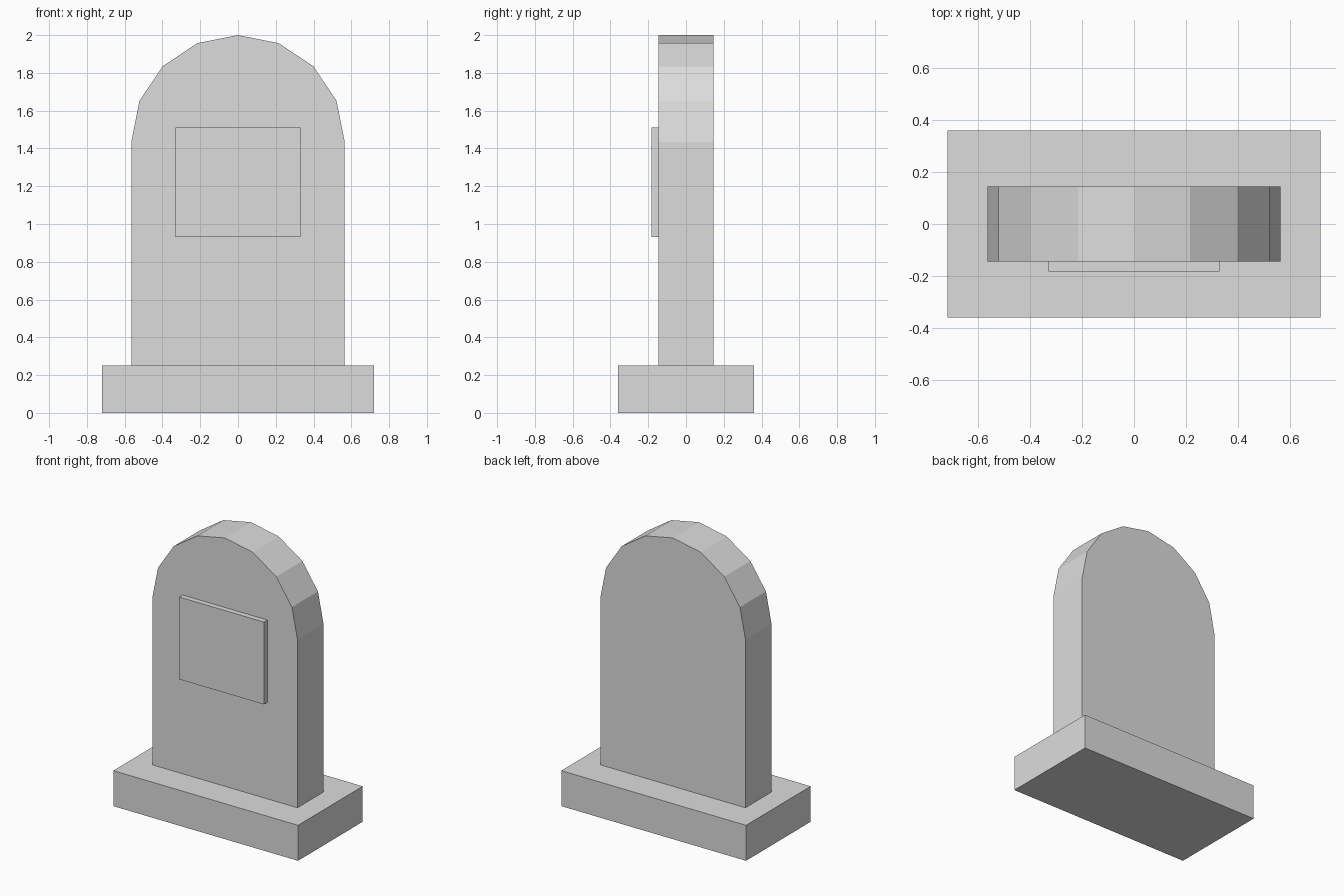
import bpy
import math

default = bpy.data.objects.get("Cube")
if default:
    bpy.data.objects.remove(default, do_unlink=True)

# Single stone colour
stone = bpy.data.materials.new("light_grey_stone")
stone.use_nodes = True
colour = (0.72, 0.72, 0.72, 1)
stone.diffuse_color = colour
stone.node_tree.nodes["Principled BSDF"].inputs["Base Color"].default_value = colour


def extrude_profile(name, outline, y_front, y_back):
    """Solid from an anticlockwise (x, z) outline, seen from the front."""
    n = len(outline)
    verts = [(x, y, z) for y in (y_front, y_back) for x, z in outline]
    faces = [list(range(n)), list(range(2 * n - 1, n - 1, -1))]
    for i in range(n):
        j = (i + 1) % n
        faces.append([j, i, i + n, j + n])
    mesh = bpy.data.meshes.new(name)
    mesh.from_pydata(verts, [], faces)
    mesh.materials.append(stone)
    obj = bpy.data.objects.new(name, mesh)
    bpy.context.collection.objects.link(obj)
    return obj


def rectangle(half_width, bottom, top):
    return [(-half_width, bottom), (half_width, bottom),
            (half_width, top), (-half_width, top)]


# Plinth
plinth_top = 0.25
extrude_profile("plinth", rectangle(0.72, 0, plinth_top), -0.36, 0.36)

# Upright slab with a faceted round head
radius, segments = 0.565, 8
spring = 2 - radius
arch = [(radius * math.cos(math.pi * i / segments),
         spring + radius * math.sin(math.pi * i / segments))
        for i in range(segments + 1)]
slab = [(-radius, plinth_top), (radius, plinth_top)] + arch
extrude_profile("headstone", slab, -0.145, 0.145)

# Raised plaque on the front
extrude_profile("plaque", rectangle(0.33, 0.93, 1.51), -0.183, -0.145)
